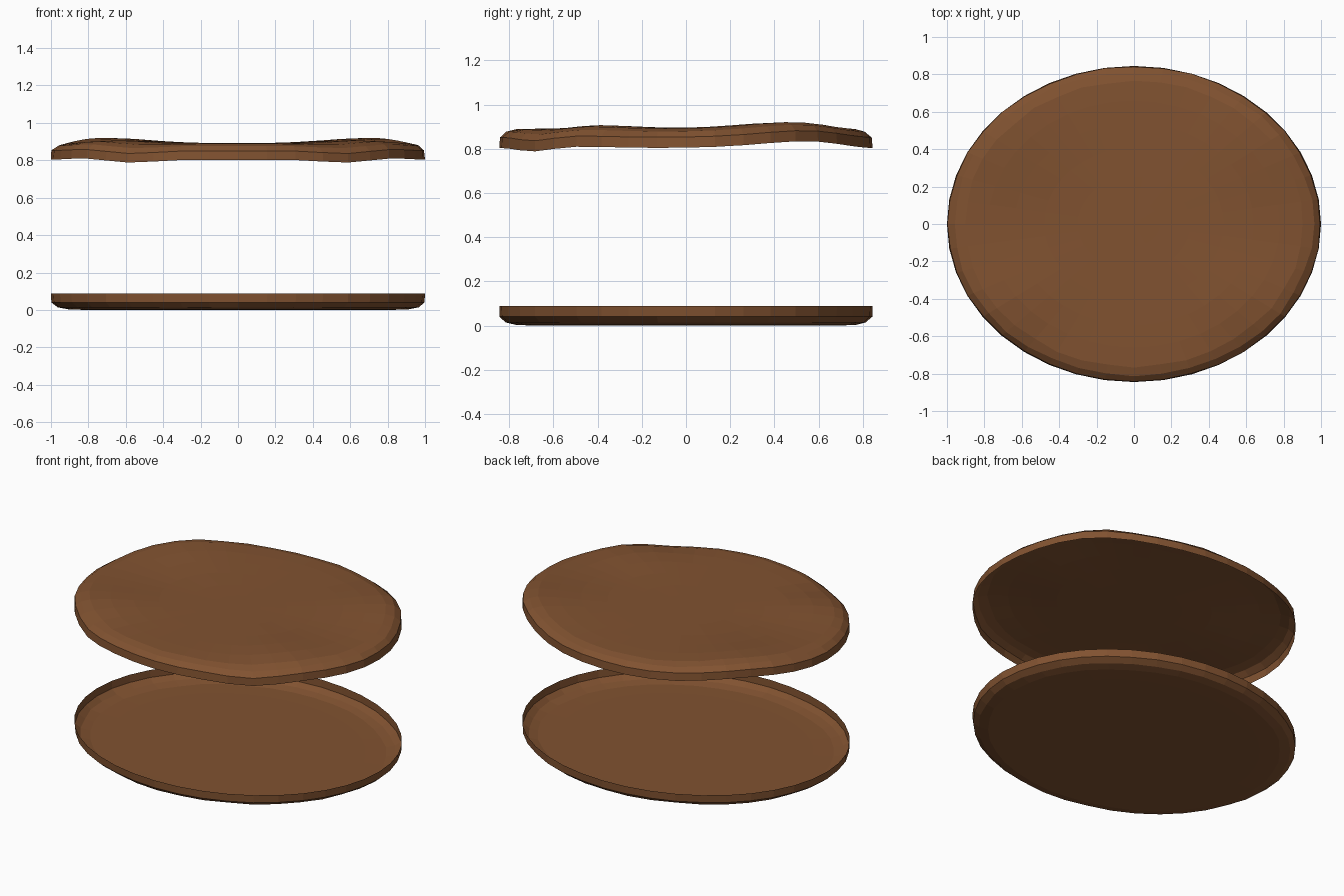
import bpy, bmesh, math, random

if "Cube" in bpy.data.objects:
    bpy.data.objects.remove(bpy.data.objects["Cube"])

random.seed(4)
RX, RY, SEGMENTS, HEIGHT = 1.0, 0.845, 40, 0.09

brown = bpy.data.materials.new("brown")
brown.diffuse_color = (0.22, 0.085, 0.03, 1)
brown.use_nodes = True
brown.node_tree.nodes["Principled BSDF"].inputs["Base Color"].default_value = brown.diffuse_color

# (radius factor, height above the open rim, jitter)
PROFILE = [(1.0, 0.0, 0), (1.0, 0.048, 0.006), (0.967, 0.074, 0.012),
           (0.91, 0.086, 0.012), (0.78, 0.088, 0), (0.64, 0.088, 0),
           (0.48, 0.088, 0), (0.3, 0.088, 0), (0.14, 0.088, 0)]

# Soft bumps on the upper shell: |x|, y, height, spread
BUMPS = [(0.74, 0.5, 0.032, 0.24), (0.62, -0.42, 0.018, 0.18),
         (0.62, -0.72, -0.022, 0.15)]


def wave(x, y):
    return sum(a * math.exp(-((abs(x) - cx) ** 2 + (y - cy) ** 2) / (2 * s * s))
               for cx, cy, a, s in BUMPS)


def shell(name, place):
    """Thin open oval shell; place(x, y, h) gives the final z."""
    bm = bmesh.new()
    rings = []
    for r, h, jitter in PROFILE:
        ring = []
        for i in range(SEGMENTS):
            a = 2 * math.pi * i / SEGMENTS
            rr = r - random.uniform(0, jitter)
            x, y = RX * rr * math.cos(a), RY * rr * math.sin(a)
            ring.append(bm.verts.new((x, y, place(x, y, h))))
        rings.append(ring)
    for a, b in zip(rings, rings[1:]):
        for i in range(SEGMENTS):
            j = (i + 1) % SEGMENTS
            bm.faces.new((a[i], a[j], b[j], b[i]))
    # Close the middle with a fan
    centre = bm.verts.new((0, 0, place(0, 0, PROFILE[-1][1])))
    last = rings[-1]
    for i in range(SEGMENTS):
        bm.faces.new((last[i], last[(i + 1) % SEGMENTS], centre))
    if place(0, 0, 1) < place(0, 0, 0):
        bmesh.ops.reverse_faces(bm, faces=bm.faces[:])
    mesh = bpy.data.meshes.new(name)
    bm.to_mesh(mesh)
    bm.free()
    mesh.materials.append(brown)
    obj = bpy.data.objects.new(name, mesh)
    bpy.context.collection.objects.link(obj)
    return obj


# Shallow tray, open upward
shell("lower_shell", lambda x, y, h: (HEIGHT - h) - 0.002)
# Wavy lid, open downward
shell("upper_shell", lambda x, y, h: 0.803 + h + wave(x, y))
